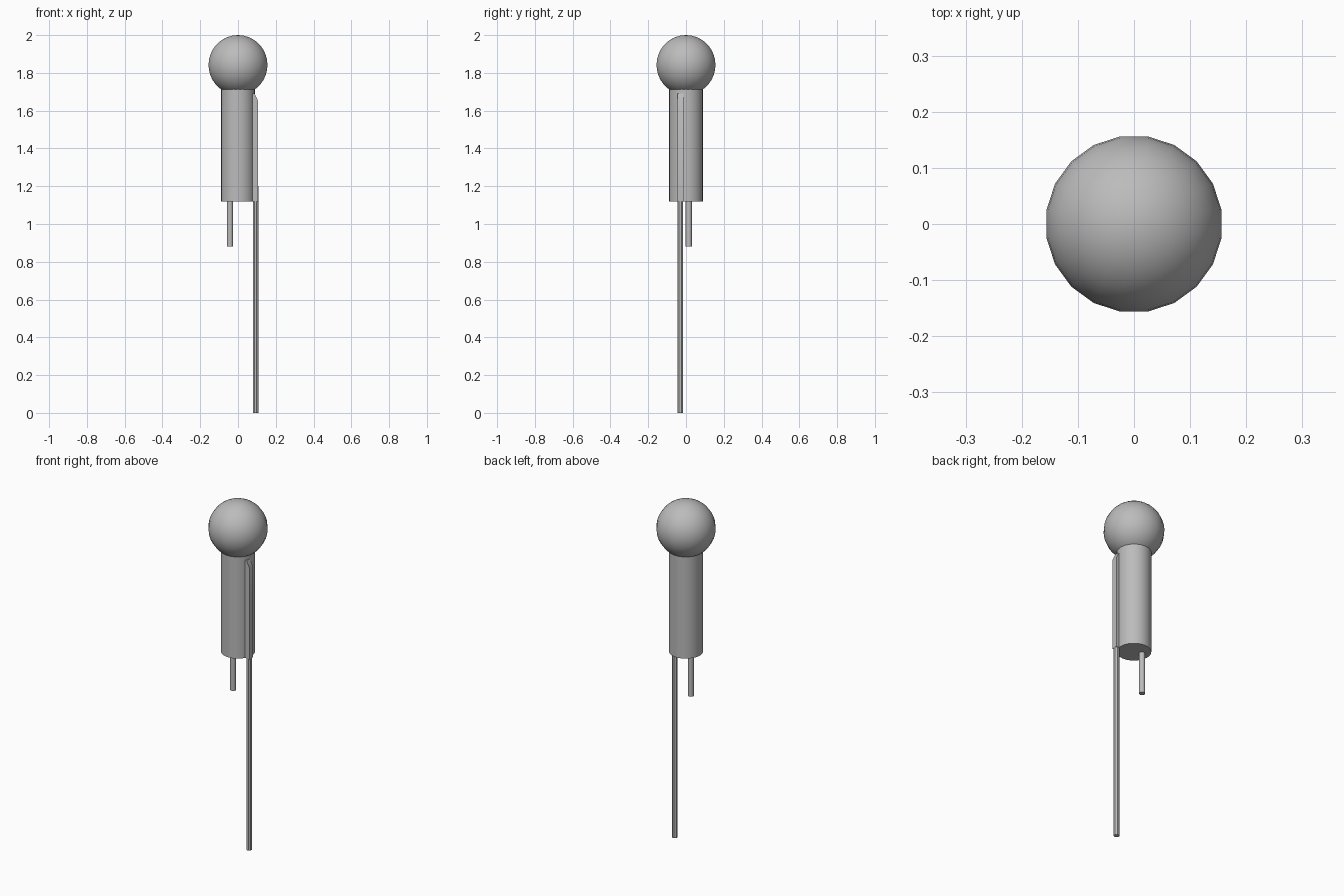
import bpy, bmesh, math

cube = bpy.data.objects.get("Cube")
if cube:
    bpy.data.objects.remove(cube, do_unlink=True)

grey = bpy.data.materials.new("plain grey")
grey.use_nodes = True
colour = (0.5, 0.5, 0.5, 1)
grey.diffuse_color = colour
grey.node_tree.nodes["Principled BSDF"].inputs["Base Color"].default_value = colour


def finish(obj, name, angle=35):
    obj.name = name
    obj.data.materials.append(grey)
    bpy.ops.object.select_all(action="DESELECT")
    obj.select_set(True)
    bpy.context.view_layer.objects.active = obj
    bpy.ops.object.shade_smooth_by_angle(angle=math.radians(angle))
    return obj


def rod(name, x, y, radius, bottom, top, sides, turn=0.0):
    bpy.ops.mesh.primitive_cylinder_add(
        vertices=sides, radius=radius, depth=top - bottom,
        location=(x, y, (bottom + top) / 2), rotation=(0, 0, turn))
    return finish(bpy.context.object, name)


def extruded_outline(name, outline, low, high):
    """Extrude an x-z outline along y."""
    bm = bmesh.new()
    face = bm.faces.new([bm.verts.new((x, low, z)) for x, z in outline])
    extra = bmesh.ops.extrude_face_region(bm, geom=[face])["geom"]
    bmesh.ops.translate(bm, vec=(0, high - low, 0),
                        verts=[v for v in extra if isinstance(v, bmesh.types.BMVert)])
    bmesh.ops.recalc_face_normals(bm, faces=bm.faces)
    mesh = bpy.data.meshes.new(name)
    bm.to_mesh(mesh)
    bm.free()
    obj = bpy.data.objects.new(name, mesh)
    bpy.context.collection.objects.link(obj)
    return finish(obj, name)


# Round head
bpy.ops.mesh.primitive_uv_sphere_add(segments=20, ring_count=18, radius=0.158,
                                     location=(0, 0, 1.842),
                                     rotation=(0, 0, math.pi / 20))
finish(bpy.context.object, "round_head")

# Cylindrical body, its top hidden in the head
rod("body", 0, 0, 0.09, 1.12, 1.74, 24)

# Raised channel on the side of the body, sloping in at the top
extruded_outline("side_channel",
                 [(0.05, 1.12), (0.107, 1.12), (0.107, 1.65), (0.088, 1.69),
                  (0.05, 1.69)], -0.046, -0.014)

# Long and short legs
rod("long_leg", 0.093, -0.03, 0.0155, 0.0, 1.2, 8, math.pi / 8)
rod("short_leg", -0.042, 0.015, 0.0165, 0.88, 1.2, 12)
